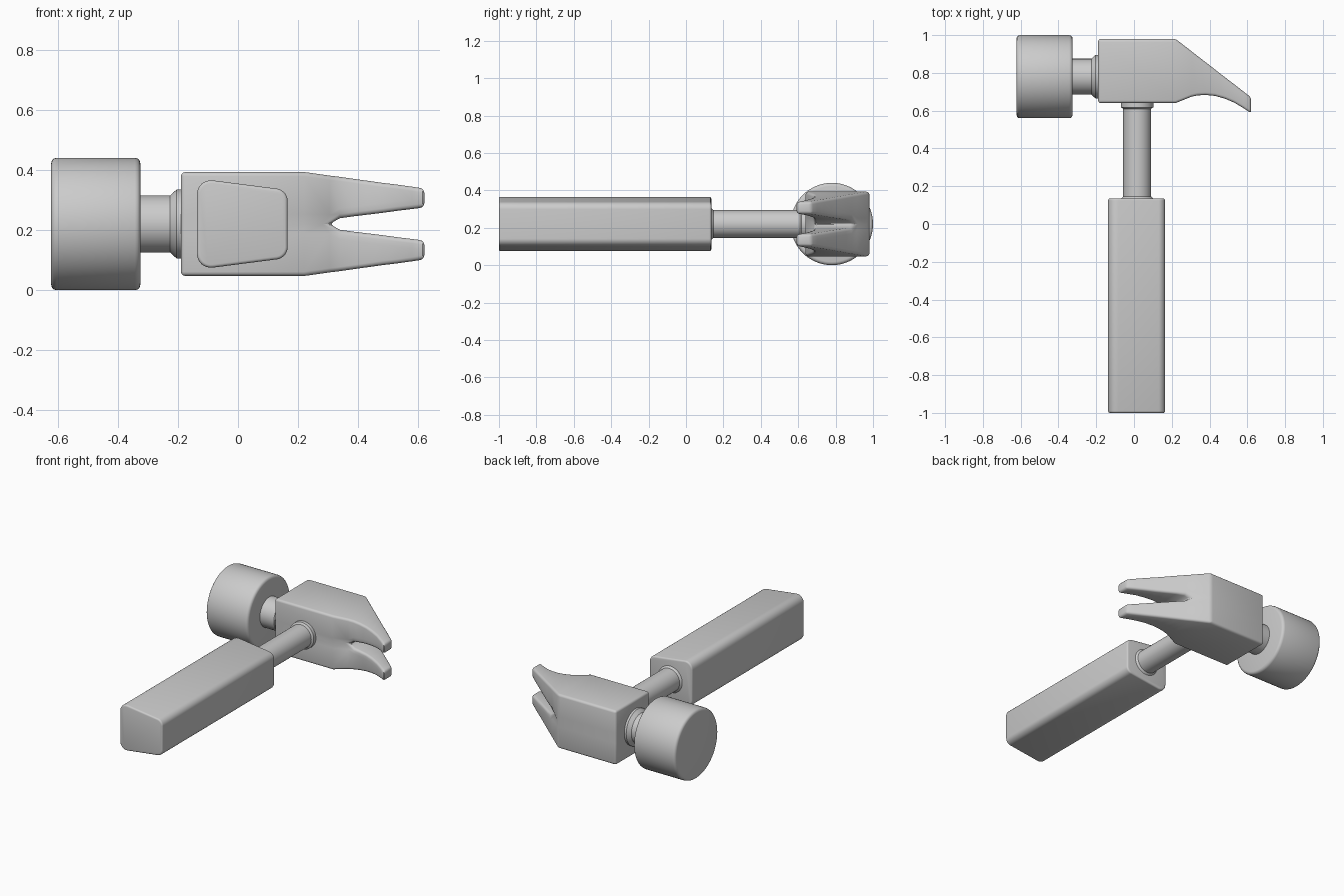
import bpy, bmesh, math
from mathutils import Vector

cube = bpy.data.objects.get("Cube")
if cube:
    bpy.data.objects.remove(cube, do_unlink=True)

GREY = (0.6, 0.6, 0.6, 1)
mat = bpy.data.materials.new("plain grey")
mat.use_nodes = True
mat.diffuse_color = GREY
mat.node_tree.nodes["Principled BSDF"].inputs["Base Color"].default_value = GREY

MID_Z = 0.22      # height of the centre plane
HEAD_Y = 0.78     # axis of the striking end
SHAFT_X = 0.017   # axis of the shaft
parts = []


def finish(name, bm, location=(0, 0, 0)):
    bmesh.ops.recalc_face_normals(bm, faces=bm.faces)
    mesh = bpy.data.meshes.new(name)
    bm.to_mesh(mesh)
    bm.free()
    mesh.materials.append(mat)
    obj = bpy.data.objects.new(name, mesh)
    obj.location = location
    bpy.context.collection.objects.link(obj)
    parts.append(obj)
    return obj


def add_bevel(obj, width, segments=3, angle=30):
    mod = obj.modifiers.new("Bevel", 'BEVEL')
    mod.width = width
    mod.segments = segments
    mod.limit_method = 'ANGLE'
    mod.angle_limit = math.radians(angle)


def lathe(name, profile, axis, location, bevel=0.0, sides=64):
    """Turn (distance along axis, radius) points around the x or y axis."""
    bm = bmesh.new()
    rings = []
    for d, r in profile:
        ring = []
        for i in range(sides):
            a = 2 * math.pi * i / sides
            u, v = r * math.cos(a), r * math.sin(a)
            ring.append(bm.verts.new((d, u, v) if axis == 'x' else (u, d, v)))
        rings.append(ring)
    for a, b in zip(rings, rings[1:]):
        for i in range(sides):
            j = (i + 1) % sides
            bm.faces.new((a[i], a[j], b[j], b[i]))
    bm.faces.new(rings[0])
    bm.faces.new(rings[-1])
    obj = finish(name, bm, location)
    if bevel:
        add_bevel(obj, bevel)
    return obj


# Striking end and its flared neck
lathe("striking_face", [(-0.622, 0.22), (-0.325, 0.22)], 'x',
      (0, HEAD_Y, MID_Z), bevel=0.018)
lathe("neck", [(-0.34, 0.095), (-0.226, 0.095), (-0.204, 0.115), (-0.17, 0.115)],
      'x', (0, HEAD_Y, MID_Z))

# Shaft with a small collar at each end
lathe("shaft", [(0.1, 0.088), (0.132, 0.088), (0.146, 0.074), (0.61, 0.074),
                (0.618, 0.086), (0.66, 0.086)], 'y', (SHAFT_X, 0, MID_Z))

# Grip: tapered section with soft long edges
bm = bmesh.new()
section = [(-0.137, 0.152), (0.165, 0.113), (0.165, -0.113), (-0.137, -0.152)]
ends = [[bm.verts.new((x, y, z)) for x, z in section] for y in (-1.0, 0.135)]
for ring in ends:
    bm.faces.new(ring)
for i in range(4):
    j = (i + 1) % 4
    bm.faces.new((ends[0][i], ends[0][j], ends[1][j], ends[1][i]))
for side, radius in ((-1, 0.055), (1, 0.035)):
    edges = [e for e in bm.edges
             if abs(e.verts[0].co.y - e.verts[1].co.y) > 1
             and e.verts[0].co.x * side > 0]
    bmesh.ops.bevel(bm, geom=edges, offset=radius, segments=8, profile=0.5,
                    affect='EDGES', clamp_overlap=True)
add_bevel(finish("grip", bm, (0, 0, MID_Z)), 0.01, angle=50)

# Head block and claw: upper half lofted along x, then mirrored
# Columns: x, back y, front y, outer half height, half gap, groove depth
stations = [
    (-0.19, 0.98, 0.64, 0.173, 0, 0),
    (0.22, 0.98, 0.64, 0.173, 0, 0),
    (0.305, 0.914, 0.674, 0.161, 0, 0.013),
    (0.338, 0.888, 0.681, 0.157, 0.019, 0.004),
    (0.38, 0.856, 0.683, 0.151, 0.025, 0),
    (0.43, 0.817, 0.678, 0.144, 0.031, 0),
    (0.48, 0.778, 0.664, 0.137, 0.037, 0),
    (0.53, 0.740, 0.643, 0.131, 0.044, 0),
    (0.58, 0.701, 0.613, 0.124, 0.050, 0),
    (0.62, 0.670, 0.586, 0.118, 0.055, 0),
]
bm = bmesh.new()
rings = []
for x, back, front, outer, gap, groove in stations:
    mid = gap + 0.032
    loop = [(back, outer), (front, outer), (front, mid),
            (front + groove, gap), (back - groove, gap), (back, mid)]
    rings.append([bm.verts.new((x, y, z)) for y, z in loop])
for a, b in zip(rings, rings[1:]):
    for i in range(6):
        j = (i + 1) % 6
        quad = (a[i], a[j], b[j], b[i])
        if any(abs(v.co.z) > 1e-6 for v in quad):   # leave the centre plane open
            bm.faces.new(quad)
bm.faces.new(rings[0])
bm.faces.new(rings[-1])
head = finish("claw_head", bm, (0, 0, MID_Z))
mirror = head.modifiers.new("Mirror", 'MIRROR')
mirror.use_axis = (False, False, True)
mirror.use_clip = True
add_bevel(head, 0.014)

# Apply modifiers and shade
bpy.ops.object.select_all(action='DESELECT')
for obj in parts:
    obj.select_set(True)
bpy.context.view_layer.objects.active = parts[0]
bpy.ops.object.convert(target='MESH')
bpy.ops.object.shade_smooth_by_angle(angle=math.radians(35))
